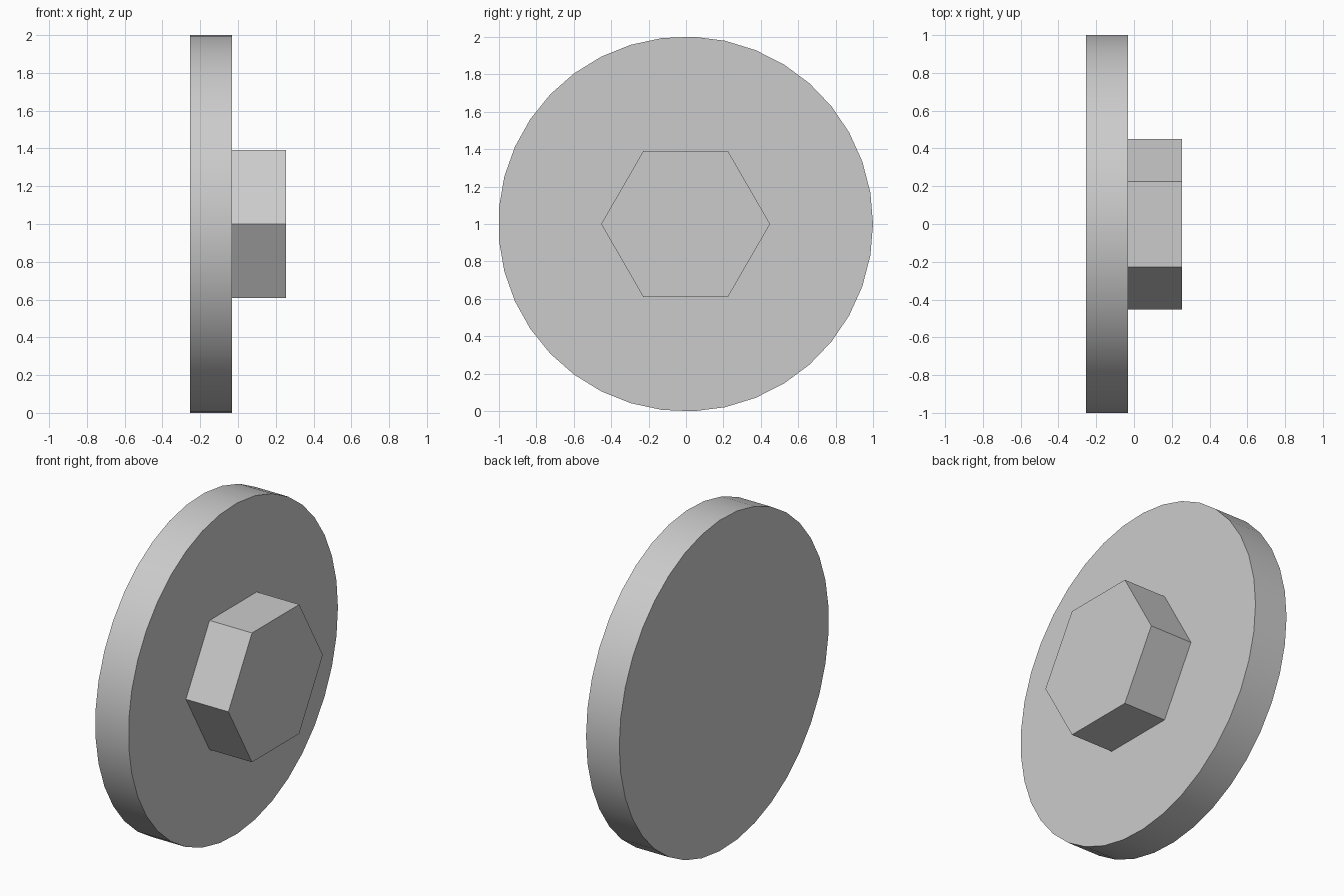
import bpy
from math import radians
from mathutils import Matrix

cube = bpy.data.objects.get("Cube")
if cube:
    bpy.data.objects.remove(cube, do_unlink=True)

# Single plain grey
grey = bpy.data.materials.new("plain_grey")
grey.use_nodes = True
colour = (0.6, 0.6, 0.6, 1.0)
grey.diffuse_color = colour
grey.node_tree.nodes["Principled BSDF"].inputs["Base Color"].default_value = colour


def prism(name, sides, radius, x0, x1):
    """Prism along x whose first corner points to +y."""
    bpy.ops.mesh.primitive_cylinder_add(
        vertices=sides, radius=radius, depth=x1 - x0, end_fill_type='NGON')
    obj = bpy.context.object
    obj.name = name
    # The primitive's first corner is on +y; tip its axis from z to x
    obj.data.transform(Matrix.Rotation(radians(90), 4, 'Y'))
    obj.location = ((x0 + x1) / 2, -0.002, 1.0)
    obj.data.materials.append(grey)
    return obj


# Round plate with a smooth rim
plate = prism("round_plate", 37, 1.001, -0.253, -0.031)
bpy.ops.object.shade_smooth_by_angle(angle=radians(30))

# Hexagonal boss on the plate's +x face
boss = prism("hex_boss", 6, 0.451, -0.031, 0.253)
